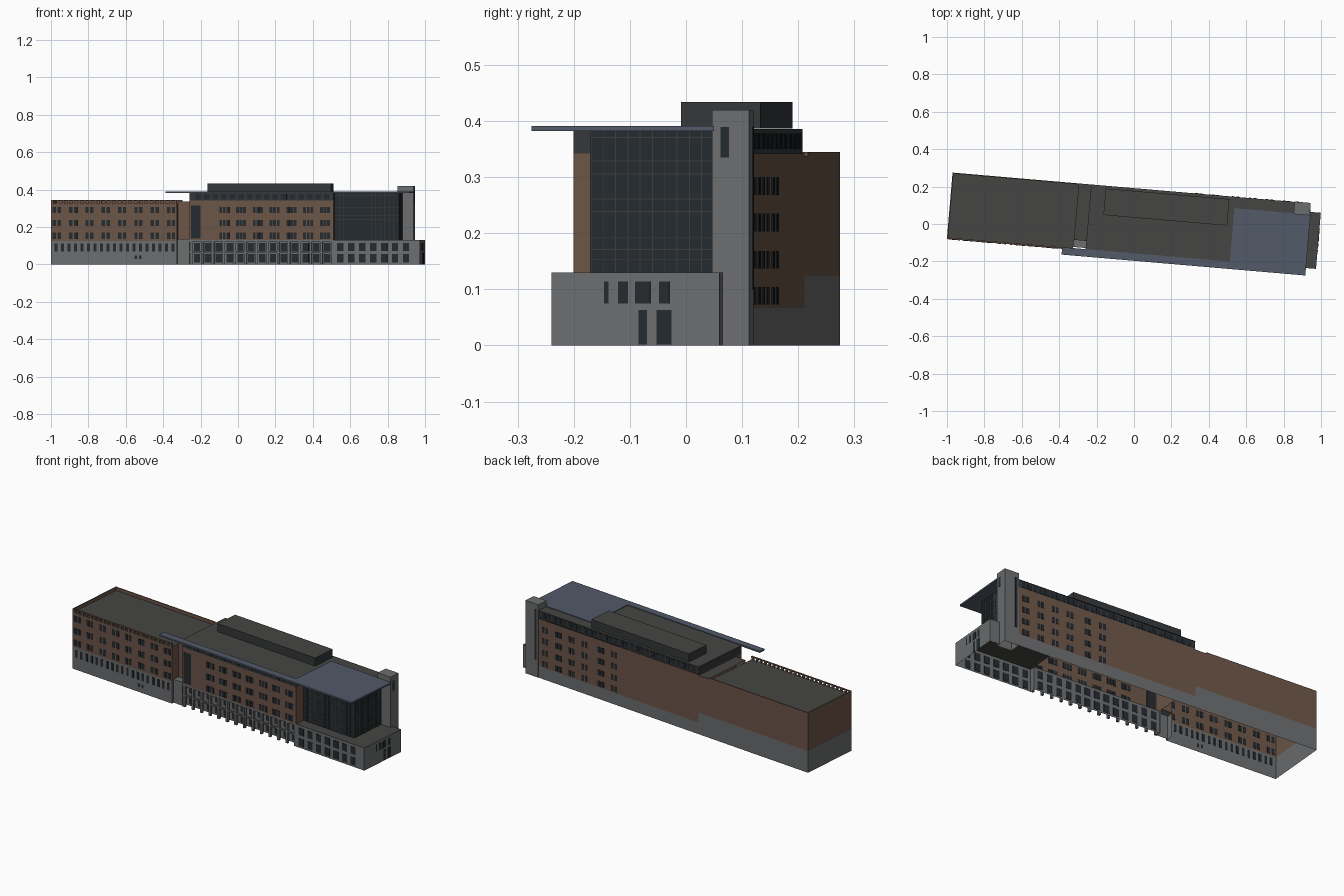
import bpy, bmesh, math
from mathutils import Vector

if "Cube" in bpy.data.objects:
    bpy.data.objects.remove(bpy.data.objects["Cube"])

ANGLE = math.radians(-4.9)   # whole building is turned slightly in plan


def material(name, r, g, b):
    m = bpy.data.materials.new(name)
    m.diffuse_color = (r, g, b, 1)
    m.use_nodes = True
    m.node_tree.nodes["Principled BSDF"].inputs["Base Color"].default_value = m.diffuse_color
    return m


STONE = material("stone", .15, .153, .157)
BRICK = material("brick", .15, .092, .065)
GLASS = material("dark_glass", .018, .024, .029)
PANEL = material("dark_panel", .035, .038, .041)
ROOF = material("roofing", .06, .06, .057)
METAL = material("blue_metal", .085, .102, .14)
FRAME = material("mullion", .05, .045, .04)


def build(name, mat, boxes=(), walls=(), flats=()):
    """boxes: (u0,u1,v0,v1,z0,z1); walls: (plan path,z0,z1); flats: (plan,z)"""
    bm = bmesh.new()
    for u0, u1, v0, v1, z0, z1 in boxes:
        r = bmesh.ops.create_cube(bm, size=1)["verts"]
        bmesh.ops.scale(bm, verts=r, vec=(u1 - u0, v1 - v0, z1 - z0))
        bmesh.ops.translate(bm, verts=r, vec=((u0 + u1) / 2, (v0 + v1) / 2, (z0 + z1) / 2))
    for path, z0, z1 in walls:
        for a, b in zip(path, path[1:]):
            bm.faces.new([bm.verts.new(p) for p in
                          ((*a, z0), (*b, z0), (*b, z1), (*a, z1))])
    for plan, z in flats:
        bm.faces.new([bm.verts.new((*p, z)) for p in plan])
    me = bpy.data.meshes.new(name)
    bm.to_mesh(me)
    bm.free()
    me.materials.append(mat)
    ob = bpy.data.objects.new(name, me)
    ob.rotation_euler.z = ANGLE
    bpy.context.collection.objects.link(ob)
    return ob


def rect(u0, u1, v0, v1):
    return [(u0, v0), (u1, v0), (u1, v1), (u0, v1)]


def panes(v, centres, width, rows, t=.002):
    """Thin panes on a long facade at depth v."""
    return [(c - width / 2, c + width / 2, v - t, v + t, z0, z1)
            for c in centres for z0, z1 in rows]


def side_panes(u, spans, t=.002):
    return [(u - t, u + t, a, b, z0, z1) for a, b, z0, z1 in spans]


def spread(a, b, n):
    return [a + (b - a) * i / (n - 1) for i in range(n)]


L, LR, ML, MR, R = -.99, -.313, -.246, .527, .932   # main plan stations
BK, WF, MF, GF = .191, -.165, -.156, -.096          # back and front depths
ROWS = ((.137, .17), (.205, .238), (.275, .308))

# left wing: open-bottomed shell, stone base, brick above
ring = [(LR, BK), (L, BK), (L, WF), (LR, WF), (LR, -.112)]
build("left_wing_base", STONE, walls=[(ring, 0, .125)])
build("left_wing_brick", BRICK, walls=[(ring, .125, .326), (ring[:3], .326, .345)])
build("left_wing_roof", ROOF, flats=[(rect(L, LR, WF, BK), .326)])
build("left_wing_parapet", BRICK,
      boxes=[(L, LR, WF, WF + .008, .339, .345)]
      + panes(WF + .004, spread(L + .008, LR - .008, 24), .012, [(.326, .34)], .004)
      + [(L, L + .006, WF, BK, .326, .345), (L, LR, BK - .006, BK, .326, .345)])
pairs = [c + d for c in spread(-.958, -.345, 8) for d in (-.013, .013)]
build("left_wing_windows", GLASS, boxes=panes(WF, pairs, .018, ROWS))
build("left_wing_base_windows", GLASS,
      boxes=panes(WF, spread(-.962, -.335, 19), .015, [(.07, .113)])
      + panes(WF, (-.535, -.51), .012, [(.03, .047)]))

# recessed link between the wings
build("link_brick", BRICK, walls=[([(LR, -.112), (ML, -.112)], .135, .338),
                                  ([(ML, BK), (LR, BK)], .125, .338)])
build("link_base", STONE,
      walls=[([(LR, -.15), (ML, -.15), (ML, -.112)], 0, .135), ([(ML, BK), (LR, BK)], 0, .125)],
      flats=[(rect(LR, ML, -.15, -.112), .135)])
build("link_roof", ROOF, flats=[(rect(LR, ML, -.112, BK), .338)])

# main block: brick floors with dark top storey
build("main_brick", BRICK, walls=[
    ([(ML, BK), (ML, MF), (MR, MF), (MR, GF)], .13, .342),
    ([(R, BK), (ML, BK)], .067, .342)])
build("main_rear_base", STONE, walls=[([(R, BK), (ML, BK)], 0, .067)])
build("top_storey", PANEL, walls=[
    ([(R, BK - .004), (ML, BK - .004), (ML, MF), (MR, MF), (MR, GF)], .342, .386)])
build("main_roof", ROOF, flats=[
    ([(ML, MF), (MR, MF), (MR, .13), (R, .13), (R, BK), (ML, BK)], .387)])
build("top_storey_glazing", GLASS,
      boxes=panes(MF, spread(-.2, .49, 16), .03, [(.348, .376)])
      + panes(BK - .004, spread(-.21, .81, 30), .025, [(.35, .378)]))
trios = [c + d for c in spread(-.06, .48, 7) for d in (-.019, 0, .019)]
build("main_windows", GLASS, boxes=panes(MF, trios, .015, ROWS)
      + panes(MF, [-.214], .052, [(.14, .315)]))
rear = [c + d for c in (.8, .71, .62, .53, .42, .33) for d in (-.012, .012)]
build("rear_windows", GLASS, boxes=panes(BK, rear, .017,
      ((.073, .104), (.137, .168), (.203, .235), (.268, .3))))
build("penthouse", PANEL, walls=[(rect(-.167, .497, .034, .176) + [(-.167, .034)], .387, .434)])
build("penthouse_roof", ROOF, flats=[(rect(-.167, .497, .034, .176), .434)])

# colonnade under the main block
AV = -.125
build("colonnade_wall", STONE, walls=[([(ML, MF), (ML, AV), (MR, AV), (MR, MF)], 0, .13)],
      flats=[(rect(ML, MR, MF, AV), .13)])
cols = spread(ML + .008, MR - .008, 14)
build("colonnade_columns", STONE,
      boxes=panes(MF + .007, cols, .013, [(0, .13)], .007)
      + [(ML, MR, MF, MF + .01, .062, .07), (ML, MR, MF, MF + .01, .12, .13)])
mid = [(a + b) / 2 for a, b in zip(cols, cols[1:])]
build("colonnade_windows", GLASS, boxes=panes(AV, mid, .034, ((.01, .055), (.073, .115))))

# right podium with square windows
PR = .99
build("podium", STONE,
      walls=[([(MR, MF), (PR, MF), (PR, .145), (R, .145)], 0, .13)])
build("podium_roof", ROOF, flats=[(rect(MR, PR, MF, .145), .13)])
build("podium_windows", GLASS,
      boxes=panes(MF, spread(.562, .915, 7), .034, ((.01, .055), (.073, .115)))
      + side_panes(PR, [(-.062, -.054, .075, .114), (-.037, -.019, .075, .114),
                        (-.006, .021, .075, .114), (.037, .055, .075, .114),
                        (0, .015, .002, .063), (.032, .059, .002, .063)]))

# glazed hall with mullion grid
GR = .871
build("glass_hall", GLASS, walls=[([(MR, GF), (GR, GF), (GR, .127)], .13, .384)])
levels = (.152, .17, .192, .238, .26, .305, .328, .37)
build("glass_hall_mullions", FRAME,
      boxes=panes(GF, spread(MR + .025, GR - .002, 14), .0015, [(.13, .384)], .0012)
      + side_panes(GR, [(v, v + .0015, .13, .384) for v in spread(GF, .124, 11)], .0012)
      + [(MR, GR, GF - .0012, GF, z, z + .0015) for z in levels]
      + [(GR, GR + .0012, GF, .127, z, z + .0015) for z in levels])

# stair tower
tower = rect(.845, R, .126, .193)
build("stair_tower", STONE, walls=[(tower + tower[:1], 0, .42)], flats=[(tower, .42)])
build("stair_tower_windows", GLASS, boxes=side_panes(R, [(.142, .157, .335, .389)])
      + panes(.193, [.862], .012, [(.1, .39)]))

# thin roof canopy with long narrow tail
build("canopy", METAL, boxes=[(-.372, .936, -.196, MF, .382, .391),
                              (MR, .936, MF, .13, .382, .391)])
